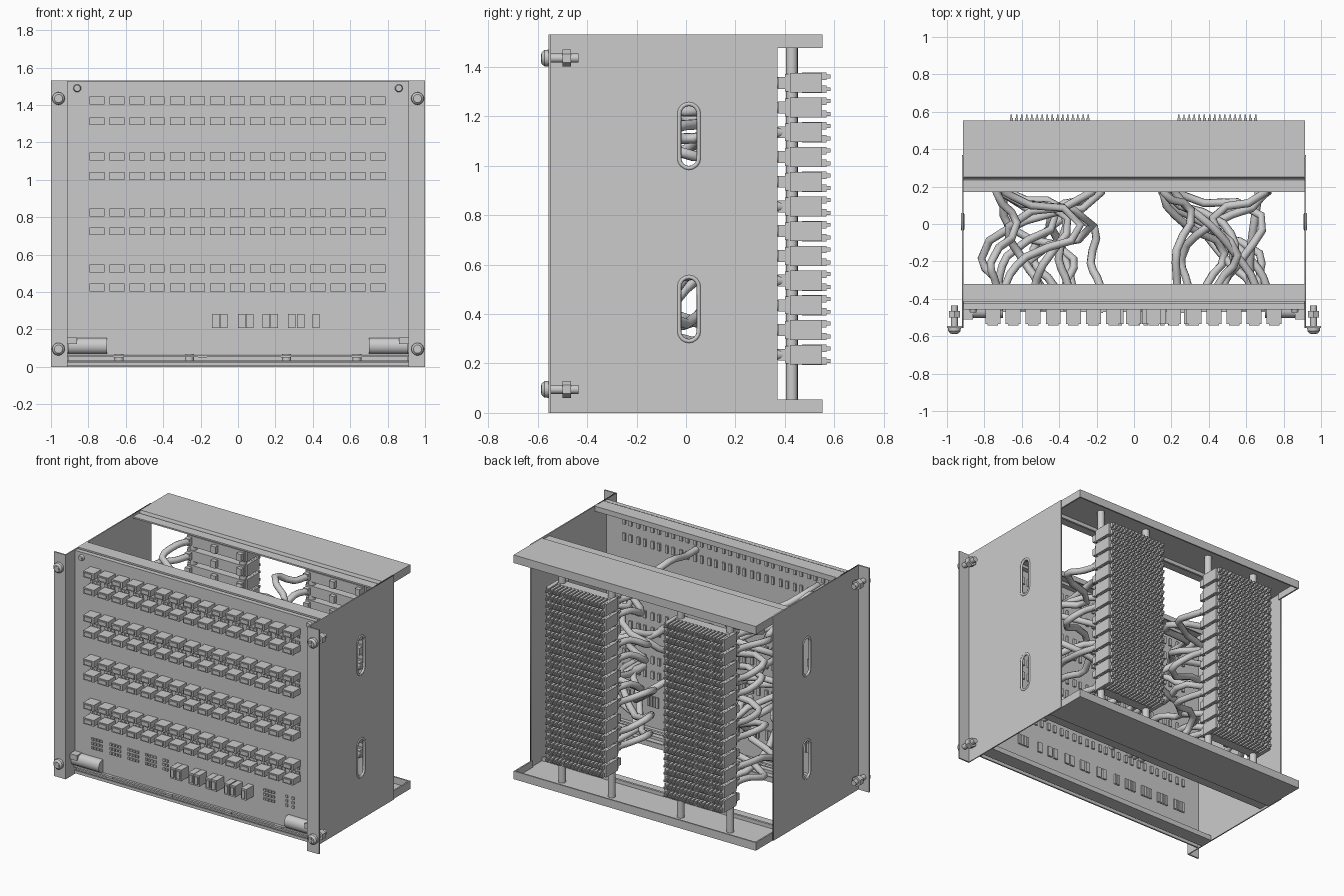
import bpy, bmesh, math, random
from mathutils import Matrix, Vector

if "Cube" in bpy.data.objects:
    bpy.data.objects.remove(bpy.data.objects["Cube"])

random.seed(7)
SC = bpy.context.scene.collection


def finish(name, bm, smooth=False):
    me = bpy.data.meshes.new(name)
    bm.normal_update()
    bm.to_mesh(me)
    bm.free()
    ob = bpy.data.objects.new(name, me)
    SC.objects.link(ob)
    if smooth:
        bpy.ops.object.select_all(action='DESELECT')
        ob.select_set(True)
        bpy.context.view_layer.objects.active = ob
        bpy.ops.object.shade_smooth_by_angle(angle=math.radians(35))
    return ob


def boxes(name, items):
    """items: (x0, x1, y0, y1, z0, z1) ranges joined in one object"""
    bm = bmesh.new()
    for x0, x1, y0, y1, z0, z1 in items:
        m = Matrix.Translation(((x0 + x1) / 2, (y0 + y1) / 2, (z0 + z1) / 2))
        m = m @ Matrix.Diagonal((abs(x1 - x0), abs(y1 - y0), abs(z1 - z0), 1))
        bmesh.ops.create_cube(bm, size=1, matrix=m)
    return finish(name, bm)


def rods(name, items, smooth=True):
    """items: (start, end, r_start, r_end, sides)"""
    bm = bmesh.new()
    for a, b, r1, r2, n in items:
        a, b = Vector(a), Vector(b)
        m = Matrix.Translation((a + b) / 2) @ (b - a).to_track_quat('Z', 'Y').to_matrix().to_4x4()
        bmesh.ops.create_cone(bm, cap_ends=True, segments=n, radius1=r1, radius2=r2,
                              depth=(b - a).length, matrix=m)
    return finish(name, bm, smooth)


def extrude_x(name, profile, spans, smooth=False):
    """extrude a closed (y, z) profile along each x span"""
    bm = bmesh.new()
    for x0, x1 in spans:
        f = bm.faces.new([bm.verts.new((x0, y, z)) for y, z in profile])
        r = bmesh.ops.extrude_face_region(bm, geom=[f])
        bmesh.ops.translate(bm, vec=(x1 - x0, 0, 0),
                            verts=[v for v in r['geom'] if isinstance(v, bmesh.types.BMVert)])
    bmesh.ops.recalc_face_normals(bm, faces=bm.faces)
    return finish(name, bm, smooth)


def poly_curve(name, loops, fill2d, extrude=0.0, bevel=0.0):
    cu = bpy.data.curves.new(name, 'CURVE')
    cu.dimensions = '2D' if fill2d else '3D'
    if fill2d:
        cu.fill_mode = 'BOTH'
    cu.extrude, cu.bevel_depth, cu.bevel_resolution = extrude, bevel, 2
    for pts in loops:
        sp = cu.splines.new('POLY')
        sp.points.add(len(pts) - 1)
        for p, q in zip(sp.points, pts):
            p.co = (q[0], q[1], 0, 1)
        sp.use_cyclic_u = True
    ob = bpy.data.objects.new(name, cu)
    SC.objects.link(ob)
    return ob


def obround(cu, cv, r, half):
    pts = [(cu + r * math.cos(i * math.pi / 8), cv + half - r + r * math.sin(i * math.pi / 8)) for i in range(9)]
    return pts + [(2 * cu - u, 2 * cv - v) for u, v in pts]


# side panels with two obround cable openings, and their rims
slots = [(0.012, 1.12), (0.012, 0.42)]
for side, tag in ((-1, "left"), (1, "right")):
    rect = [(-0.555, 0), (0.37, 0), (0.37, 1.53), (-0.555, 1.53)]
    panel = poly_curve(tag + "_side_panel", [rect] + [obround(u, v, 0.038, 0.128) for u, v in slots], True, 0.004)
    rim = poly_curve(tag + "_slot_rims", [obround(u, v, 0.04, 0.13) for u, v in slots], False, 0, 0.009)
    for ob in (panel, rim):
        ob.rotation_euler = (math.pi / 2, 0, math.pi / 2)
        ob.location.x = side * 0.916

# rack ears
boxes("rack_ears", [(s * 0.912, s * 1.0, -0.556, -0.546, 0, 1.53) for s in (-1, 1)])

# front panel and its folded lips
W = 0.912
boxes("front_panel", [(-W, W, -0.456, -0.444, 0.065, 1.525)])
boxes("front_panel_lips", [(-W, W, -0.444, -0.425, 1.515, 1.525), (-W, W, -0.47, -0.42, 0.052, 0.064),
                           (-W, W, -0.46, -0.45, 0.006, 0.026)])
boxes("hinge_tabs", [(x - 0.025, x + 0.025, -0.475, -0.455, 0.05, 0.064) for x in (-0.64, -0.19, 0.255, 0.635)])

# rails: (y, z) sections measured from the top, mirrored to the bottom
T = 0.01
front_rail = [(-0.415, 0), (-0.32, 0), (-0.32, 0.035), (-0.33, 0.035), (-0.33, T), (-0.405, T), (-0.405, 0.03),
              (-0.44, 0.03), (-0.44, 0.02), (-0.415, 0.02)]
rear_rail = [(0.25, 0), (0.553, 0), (0.553, 0.055), (0.543, 0.055), (0.543, T), (0.25, T), (0.25, 0.035),
             (0.235, 0.035), (0.235, 0.025), (0.17, 0.025), (0.17, 0.015), (0.235, 0.015), (0.24, 0.025), (0.242, 0.025)]
for nm, prof in (("front", front_rail), ("rear", rear_rail)):
    extrude_x(nm + "_top_rail", [(y, 1.53 - d) for y, d in prof], [(-W, W)])
    extrude_x(nm + "_bottom_rail", [(y, d) for y, d in prof], [(-W, W)])
boxes("rear_rail_end_tabs", [(s * 0.904, s * 0.914, 0.36, 0.553, z, z + 0.055) for s in (-1, 1) for z in (0, 1.475)])

# rounded pull handles at the lower corners
hp = [(-0.456, 0.07)] + [(-0.468 - 0.035 * math.sin(a * math.pi / 8), 0.112 - 0.042 * math.cos(a * math.pi / 8))
                         for a in range(9)] + [(-0.456, 0.154)]
extrude_x("pull_handles", hp, [(-0.91, -0.70), (0.70, 0.91)], True)
boxes("handle_latches", [(s * 0.86, s * 0.915, -0.51, -0.456, 0.122, 0.158) for s in (-1, 1)])

# mounting screws with nuts
screws, nuts, crosses = [], [], []
for s in (-1, 1):
    for z in (0.095, 1.435):
        x = s * 0.96
        screws += [((x, -0.556, z), (x, -0.573, z), 0.034, 0.033, 20), ((x, -0.573, z), (x, -0.585, z), 0.033, 0.022, 20),
                   ((x, -0.556, z), (x, -0.435, z), 0.018, 0.018, 16)]
        nuts.append(((x, -0.5, z), (x, -0.465, z), 0.034, 0.034, 6))
        crosses += [(x - 0.017, x + 0.017, -0.587, -0.58, z - 0.004, z + 0.004),
                    (x - 0.004, x + 0.004, -0.587, -0.58, z - 0.017, z + 0.017)]
    x = s * 0.86
    screws.append(((x, -0.456, 1.49), (x, -0.472, 1.49), 0.021, 0.017, 16))
    crosses += [(x - 0.012, x + 0.012, -0.474, -0.47, 1.487, 1.493), (x - 0.003, x + 0.003, -0.474, -0.47, 1.478, 1.502)]
rods("mounting_screws", screws)
rods("hex_nuts", nuts, False)
boxes("screw_cross_recesses", crosses)

# front connector grid: 15 columns, four double rows
cols = [-0.754 + i * 0.1074 for i in range(15)]
caps, faces, pins, tails = [], [], [], []
for zu, zl in ((1.425, 1.313), (1.125, 1.02), (0.826, 0.725), (0.527, 0.425)):
    for x in cols:
        for z, d in ((zu, -1), (zl, 1)):
            caps.append((x - 0.04, x + 0.04, -0.535, -0.456, z - 0.021, z + 0.021))
            faces.append((x - 0.028, x + 0.028, -0.542, -0.535, z - 0.012, z + 0.014))
            zp = z + d * 0.035
            for dx in (-0.028, 0, 0.028):
                pins.append((x + dx - 0.009, x + dx + 0.009, -0.464, -0.456, zp - 0.009, zp + 0.009))
            pins.append((x - 0.038, x + 0.038, -0.46, -0.456, zp - 0.003, zp + 0.003))
            for dx in (-0.024, 0.024):
                tails.append((x + dx - 0.01, x + dx + 0.01, -0.444, -0.432, z - 0.025, z + 0.025))
# lower row: pin groups and upright sockets
for x, h in ((-0.743, 4), (-0.604, 4), (-0.47, 4), (-0.337, 4), (-0.225, 2), (0.556, 4), (0.69, 1), (0.738, 1)):
    for i in range(h):
        dx = (i - (h - 1) / 2) * 0.022
        for dz in (-0.03, 0, 0.03):
            pins.append((x + dx - 0.008, x + dx + 0.008, -0.464, -0.456, 0.237 + dz, 0.253 + dz))
        tails.append((x + dx - 0.008, x + dx + 0.008, -0.444, -0.432, 0.21, 0.28))
for x in (-0.118, -0.075, 0.02, 0.063, 0.15, 0.193, 0.288, 0.335, 0.417):
    caps.append((x - 0.02, x + 0.02, -0.535, -0.456, 0.207, 0.283))
    faces.append((x - 0.012, x + 0.012, -0.542, -0.535, 0.22, 0.272))
    tails.append((x - 0.016, x + 0.016, -0.444, -0.432, 0.21, 0.28))
boxes("front_connectors", caps)
boxes("front_connector_faces", faces)
boxes("front_contact_pins", pins)
boxes("front_panel_rear_contacts", tails)

# rear support rods
rods("rear_support_rods", [((x, 0.428, 0.01), (x, 0.428, 1.52), 0.024, 0.024, 16) for x in (-0.635, -0.26, 0.26, 0.635)])

# two stacks of twelve rear terminal modules
body, teeth, glands, cable_ends = [], [], [], []
for cx in (-0.45, 0.445):
    for k in range(12):
        z = 0.235 + k * 0.1
        a, b = cx - 0.215, cx + 0.215
        body += [(a, b, 0.40, 0.475, z - 0.036, z + 0.036), (a + 0.01, b - 0.01, 0.475, 0.53, z - 0.03, z + 0.03)]
        glands += [(s - 0.018, s + 0.018, 0.372, 0.40, z - 0.024, z + 0.024) for s in (a + 0.02, cx, b - 0.02)]
        glands += [(s - 0.012, s + 0.012, 0.42, 0.55, z - 0.04, z + 0.04) for s in (a, b)]
        for i in range(16):
            x = a + 0.01 + i * (b - a - 0.02) / 15
            for dz in (-0.026, 0.026):
                teeth.append((x - 0.008, x + 0.008, 0.47, 0.568, z + dz - 0.015, z + dz + 0.015))
                teeth.append((x - 0.004, x + 0.004, 0.568, 0.585, z + dz - 0.008, z + dz + 0.008))
        cable_ends.append((cx, z, -1 if k % 3 else 1))
boxes("rear_module_bodies", body)
boxes("rear_module_teeth", teeth)
boxes("rear_module_clamps", glands)

# bundled cables from the rear modules to the front panel
cu = bpy.data.curves.new("cables", 'CURVE')
cu.dimensions = '3D'
cu.bevel_depth, cu.bevel_resolution, cu.resolution_u = 0.022, 2, 3
R = random.uniform
for cx, z, d in cable_ends:
    xs = cx + d * 0.195
    row = min((1.37, 1.07, 0.77, 0.47), key=lambda r: abs(r - z + R(-0.1, 0.1)))
    xt = max(-0.74, min(0.74, cx + R(-0.3, 0.3)))
    pts = [(xs, 0.385, z), (xs + d * 0.03, 0.29, z), (xs + d * R(0.02, 0.1), 0.17, z + R(-0.08, 0.06)),
           (cx + R(-0.25, 0.25), R(-0.02, 0.08), z + R(-0.12, 0.08)),
           (xt + R(-0.12, 0.12), R(-0.22, -0.14), row + R(-0.1, 0.06)), (xt, -0.33, row), (xt, -0.44, row)]
    sp = cu.splines.new('BEZIER')
    sp.bezier_points.add(len(pts) - 1)
    for p, q in zip(sp.bezier_points, pts):
        p.co = q
        p.handle_left_type = p.handle_right_type = 'AUTO'
SC.objects.link(bpy.data.objects.new("cables", cu))

# turn curve parts into meshes
bpy.ops.object.select_all(action='DESELECT')
for ob in list(SC.objects):
    if ob.type == 'CURVE':
        ob.select_set(True)
        bpy.context.view_layer.objects.active = ob
bpy.ops.object.convert(target='MESH')
